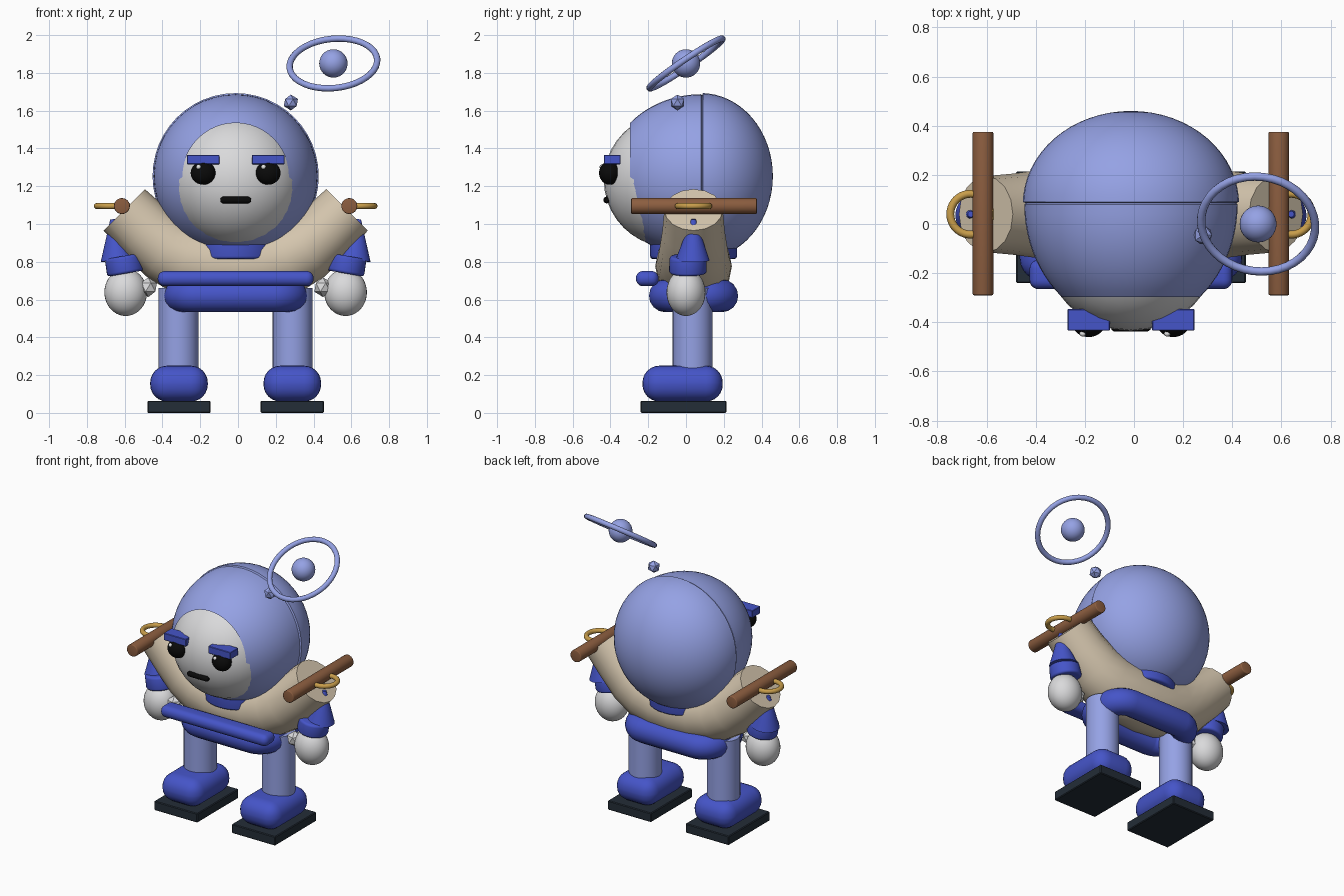
import bpy
import bmesh
from math import sin, cos, pi, radians
from mathutils import Vector

cube = bpy.data.objects.get("Cube")
if cube:
    bpy.data.objects.remove(cube, do_unlink=True)

MID = -0.0125  # mirror line of the body


def material(name, r, g, b):
    m = bpy.data.materials.new(name)
    m.use_nodes = True
    m.diffuse_color = (r, g, b, 1)
    m.node_tree.nodes["Principled BSDF"].inputs["Base Color"].default_value = (r, g, b, 1)
    return m


PERIWINKLE = material("periwinkle", 0.30, 0.36, 0.78)
BLUE = material("royal blue", 0.06, 0.09, 0.58)
PALE = material("pale grey", 0.70, 0.70, 0.71)
TAN = material("tan", 0.66, 0.56, 0.42)
BROWN = material("wood brown", 0.26, 0.11, 0.05)
GOLD = material("gold", 0.58, 0.34, 0.07)
SOLE = material("dark slate", 0.017, 0.026, 0.038)
BLACK = material("black", 0.003, 0.003, 0.003)
WHITE = material("white", 0.9, 0.9, 0.9)


def finish(name, mat, smooth=True):
    ob = bpy.context.object
    ob.name = name
    ob.data.materials.clear()
    ob.data.materials.append(mat)
    if smooth:
        bpy.ops.object.shade_smooth_by_angle(angle=radians(40))
    return ob


def ball(name, mat, loc, size):
    bpy.ops.mesh.primitive_uv_sphere_add(segments=32, ring_count=20, location=loc)
    bpy.context.object.scale = size
    return finish(name, mat)


def bead(name, mat, loc, r):
    bpy.ops.mesh.primitive_ico_sphere_add(subdivisions=1, radius=r, location=loc)
    return finish(name, mat, False)


def cone(name, mat, a, b, r1, r2, bevel=0.0):
    a, b = Vector(a), Vector(b)
    bpy.ops.mesh.primitive_cone_add(vertices=32, radius1=r1, radius2=r2,
                                    depth=(b - a).length, location=(a + b) / 2)
    ob = bpy.context.object
    ob.rotation_euler = (b - a).to_track_quat("Z", "Y").to_euler()
    round_edges(ob, bevel, 3)
    return finish(name, mat)


def round_edges(ob, width, segments):
    if width:
        mod = ob.modifiers.new("round", "BEVEL")
        mod.width, mod.segments = width, segments
        mod.limit_method = "ANGLE"
        bpy.ops.object.modifier_apply(modifier=mod.name)


def box(name, mat, loc, size, bevel=0.0, segments=1):
    bpy.ops.mesh.primitive_cube_add(size=1, location=loc)
    ob = bpy.context.object
    ob.scale = size
    bpy.ops.object.transform_apply(location=False, rotation=False, scale=True)
    round_edges(ob, bevel, segments)
    return finish(name, mat, segments > 1)


def ring(name, mat, loc, major, minor, rot=(0, 0, 0)):
    bpy.ops.mesh.primitive_torus_add(major_segments=40, minor_segments=12, location=loc,
                                     rotation=rot, major_radius=major, minor_radius=minor)
    return finish(name, mat)


def tube(name, mat, points, radii, closed=False):
    """Sweep a round section along a path, with a radius at each point."""
    cu = bpy.data.curves.new(name, "CURVE")
    cu.dimensions = "3D"
    cu.bevel_depth, cu.bevel_resolution, cu.use_fill_caps = 1, 6, True
    sp = cu.splines.new("POLY")
    sp.points.add(len(points) - 1)
    for p, co, r in zip(sp.points, points, radii):
        p.co, p.radius = (*co, 1), r
    sp.use_cyclic_u = closed
    ob = bpy.data.objects.new(name, cu)
    bpy.context.collection.objects.link(ob)
    bpy.ops.object.select_all(action="DESELECT")
    ob.select_set(True)
    bpy.context.view_layer.objects.active = ob
    bpy.ops.object.convert(target="MESH")
    return finish(name, mat)


def lathe_y(name, mat, profile, loc, steps=48):
    """Revolve (y, radius) pairs about the y axis."""
    bm = bmesh.new()
    vs = [bm.verts.new((r, y, 0)) for y, r in profile]
    es = [bm.edges.new(pair) for pair in zip(vs, vs[1:])]
    bmesh.ops.spin(bm, geom=vs + es, cent=(0, 0, 0), axis=(0, 1, 0), angle=2 * pi, steps=steps)
    bmesh.ops.remove_doubles(bm, verts=bm.verts, dist=0.0005)
    bmesh.ops.recalc_face_normals(bm, faces=bm.faces)
    me = bpy.data.meshes.new(name)
    bm.to_mesh(me)
    bm.free()
    ob = bpy.data.objects.new(name, me)
    ob.location = loc
    bpy.context.collection.objects.link(ob)
    bpy.ops.object.select_all(action="DESELECT")
    ob.select_set(True)
    bpy.context.view_layer.objects.active = ob
    return finish(name, mat)


# Hood: flatter open front shell and a slightly proud back shell
front = [(0.08 - 0.495 * sin(t * pi / 40), 0.434 * cos(t * pi / 40)) for t in range(12)]
back = [(0.08 + 0.38 * sin(t * pi / 32), 0.44 * cos(t * pi / 32)) for t in range(17)]
lathe_y("hood", PERIWINKLE, front[::-1] + [(0.085, 0.428)] + [(y + 0.01, r) for y, r in back[:1]]
        + back[1:], (MID, 0, 1.253))

# Face
ball("face", PALE, (MID, -0.08, 1.232), (0.36, 0.355, 0.355))
for side, s in (("right", -1), ("left", 1)):
    x = MID + s * 0.172
    ball(side + "_eye", BLACK, (x, -0.405, 1.27), (0.066, 0.055, 0.062))
    ball(side + "_eye_glint", WHITE, (x - 0.024, -0.446, 1.302), (0.013, 0.012, 0.013))
    box(side + "_eyebrow", BLUE, (x, -0.39, 1.341), (0.172, 0.088, 0.05), 0.003)
tube("mouth", BLACK, [(MID + d, -0.42, 1.127) for d in (-0.08, -0.068, 0.068, 0.08)],
     (0.01, 0.018, 0.018, 0.01))

# Floating ring, its ball and the small bead below
ring("halo", PERIWINKLE, (0.505, 0, 1.85), 0.233, 0.017, (radians(34), radians(-6), 0))
ball("halo_ball", PERIWINKLE, (0.505, 0, 1.85), (0.075, 0.075, 0.075))
bead("halo_bead", PERIWINKLE, (0.28, -0.045, 1.643), 0.042)

# Torso: upturned banana with flat shoulder ends
half = [(0.59, 1.075, 0.155), (0.48, 0.965, 0.165), (0.37, 0.87, 0.18),
        (0.27, 0.815, 0.19), (0.14, 0.785, 0.2)]
arc = [(-x, z, r) for x, z, r in half] + [(0, 0.777, 0.203)] + half[::-1]
tube("torso", TAN, [(MID + x, 0.04, z) for x, z, r in arc], [r for x, z, r in arc])
cone("collar", BLUE, (MID, 0.04, 0.815), (MID, 0.04, 0.97), 0.23, 0.23, 0.015)

# Skirt: thick rounded ring around the hips
path = []
for i in range(32):
    a = 2 * pi * (i + 0.5) / 32
    sx, sy = (1 if cos(a) > 0 else -1), (1 if sin(a) > 0 else -1)
    path.append((MID + sx * 0.19 + 0.105 * cos(a), 0.04 + sy * 0.045 + 0.105 * sin(a), 0.62))
tube("skirt", BLUE, path, [0.087] * len(path), True)

# Belt bar across the front
box("belt", BLUE, (MID, -0.205, 0.711), (0.825, 0.12, 0.08), 0.037, 5)

for side, s in (("right", -1), ("left", 1)):
    def at(d, y, z):
        return (MID + s * d, y, z)

    # Leg, shoe and sole
    cone(side + "_leg", PERIWINKLE, at(0.302, 0.035, 0.15), at(0.302, 0.035, 0.66), 0.106, 0.106)
    box(side + "_shoe", BLUE, at(0.3, -0.018, 0.155), (0.305, 0.425, 0.19), 0.09, 6)
    box(side + "_sole", SOLE, at(0.3, -0.013, 0.032), (0.335, 0.455, 0.064), 0.005)

    # Arm, cuff, hand and thumb
    cone(side + "_sleeve", BLUE, at(0.625, 0.035, 0.81), at(0.652, 0.04, 1.025), 0.09, 0.012)
    cone(side + "_cuff", BLUE, at(0.581, 0.01, 0.738), at(0.597, 0.01, 0.83), 0.1, 0.097, 0.015)
    ball(side + "_hand", PALE, at(0.582, 0.0, 0.638), (0.113, 0.103, 0.125))
    bead(side + "_thumb", PALE, at(0.463, -0.02, 0.665), 0.052)

    # Shoulder rod and hoop
    cone(side + "_shoulder_rod", BROWN, at(0.602, -0.29, 1.095), at(0.602, 0.375, 1.095),
         0.042, 0.042, 0.006)
    ring(side + "_shoulder_hoop", GOLD, at(0.652, 0.04, 1.095), 0.083, 0.016)
